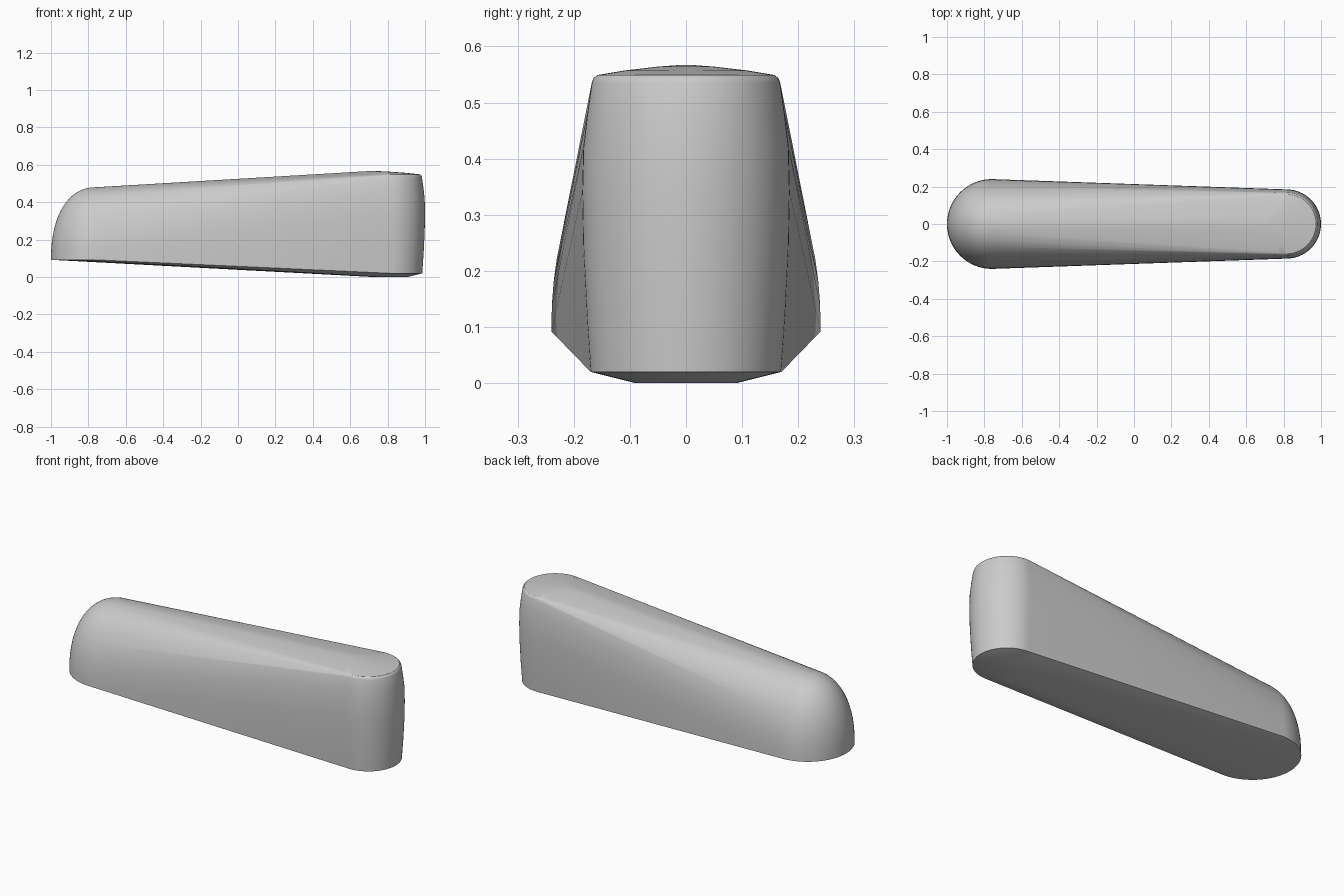
import bpy, bmesh, math

cube = bpy.data.objects.get("Cube")
if cube:
    bpy.data.objects.remove(cube, do_unlink=True)

SEGMENTS = 64


def add_ring(bm, cx, radius, z):
    """Horizontal circle of points, used as a hull guide."""
    for i in range(SEGMENTS):
        a = 2 * math.pi * i / SEGMENTS
        bm.verts.new((cx + radius * math.cos(a), radius * math.sin(a), z))


bm = bmesh.new()

# Domed low end
DOME_X, DOME_R, DOME_Z, DOME_H, POWER = -0.76, 0.24, 0.092, 0.388, 0.9
STEPS = 16
for i in range(STEPS):
    a = 0.5 * math.pi * i / STEPS
    add_ring(bm, DOME_X, DOME_R * math.cos(a) ** POWER,
             DOME_Z + DOME_H * math.sin(a) ** POWER)
bm.verts.new((DOME_X, 0, DOME_Z + DOME_H))

# Upright rounded tall end: (radius, height), bottom to rim
POST_X = 0.815
post_profile = [(0.09, 0.0), (0.17, 0.02), (0.177, 0.12), (0.183, 0.24),
                (0.185, 0.34), (0.183, 0.42), (0.176, 0.48), (0.168, 0.535),
                (0.165, 0.543), (0.158, 0.549)]
for radius, z in post_profile:
    add_ring(bm, POST_X, radius, z)

# Gently crowned cap, highest towards the dome
for radius, z, cx in [(0.11, 0.557, 0.79), (0.05, 0.564, 0.75), (0.01, 0.567, 0.72)]:
    add_ring(bm, cx, radius, z)

# Stretch one convex skin over both ends
hull = bmesh.ops.convex_hull(bm, input=bm.verts[:])
spare = {g for key in ("geom_interior", "geom_unused") for g in hull[key]
         if isinstance(g, bmesh.types.BMVert)}
bmesh.ops.delete(bm, geom=list(spare), context='VERTS')
bmesh.ops.recalc_face_normals(bm, faces=bm.faces[:])

mesh = bpy.data.meshes.new("tapered_body")
bm.to_mesh(mesh)
bm.free()
body = bpy.data.objects.new("tapered_body", mesh)
bpy.context.collection.objects.link(body)

# Plain grey finish
grey = bpy.data.materials.new("plain_grey")
grey.use_nodes = True
colour = (0.6, 0.6, 0.6, 1.0)
grey.diffuse_color = colour
grey.node_tree.nodes["Principled BSDF"].inputs["Base Color"].default_value = colour
mesh.materials.append(grey)

bpy.ops.object.select_all(action='DESELECT')
body.select_set(True)
bpy.context.view_layer.objects.active = body
bpy.ops.object.shade_smooth_by_angle(angle=math.radians(30))
